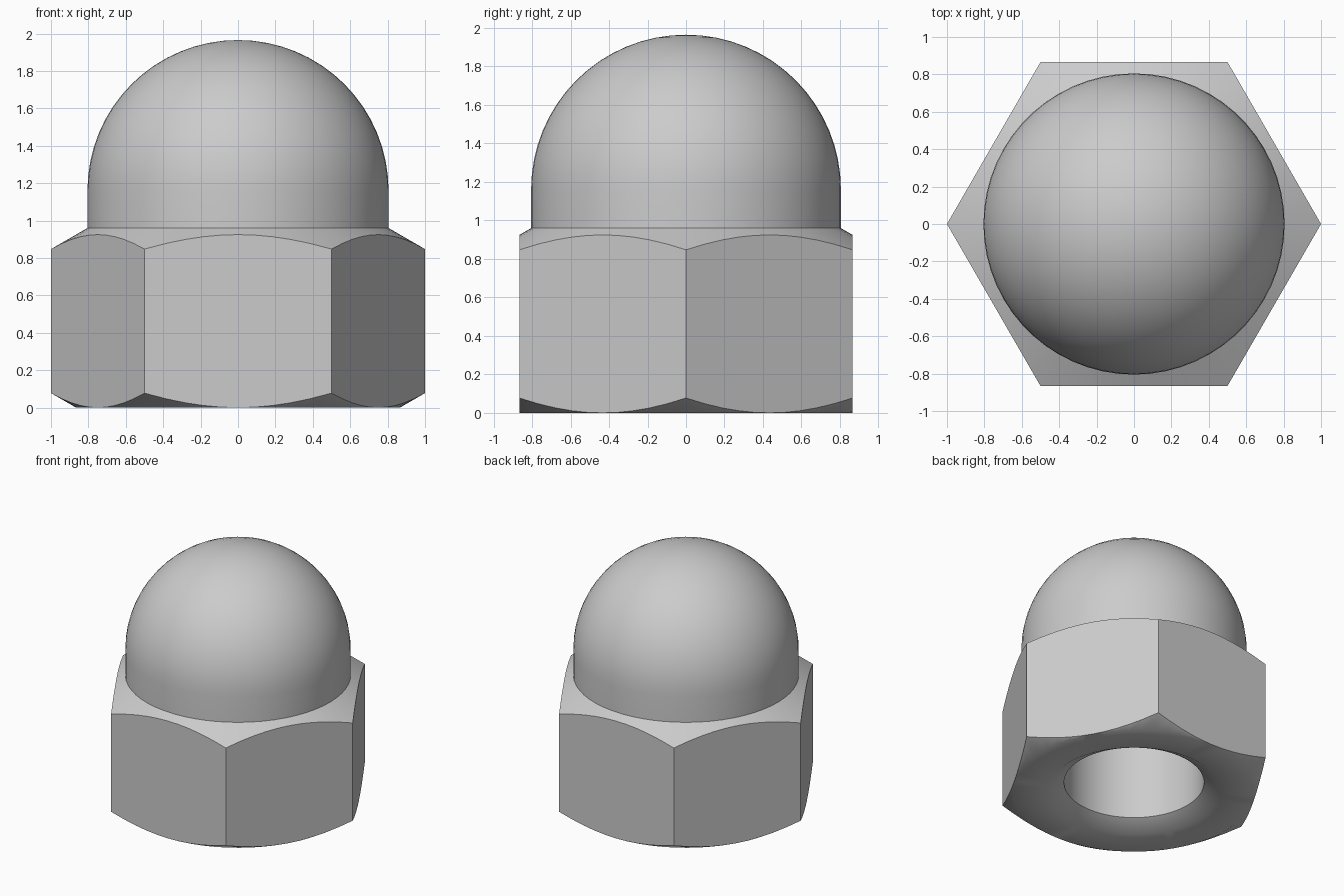
import bpy
import bmesh
from math import sin, cos, pi, radians, tan

if "Cube" in bpy.data.objects:
    bpy.data.objects.remove(bpy.data.objects["Cube"])

SEGMENTS = 60                    # multiple of 12: columns hit hex corners and mid-sides
FLAT = cos(pi / 6)               # half width across flats, corner radius is 1
SLOPE = tan(radians(30))         # slope of every chamfer
DOME_R, SHOULDER_Z, DOME_Z = 0.805, 0.96, 1.16
BORE_R, SINK_R, BORE_TOP = 0.5, 0.62, 1.25


def hex_radius(angle):
    return FLAT / cos(angle % (pi / 3) - pi / 6)


def circle(radius, z):
    return lambda angle: (radius, z)


def hex_bottom(angle):
    r = hex_radius(angle)
    return r, (r - FLAT) * SLOPE


def hex_top(angle):
    r = hex_radius(angle)
    return r, SHOULDER_Z - (r - DOME_R) * SLOPE


# Rings from the blind end of the bore, out over the hex body, up to the dome tip
rings = [
    circle(BORE_R, BORE_TOP),
    circle(BORE_R, (SINK_R - BORE_R) * SLOPE),
    circle(SINK_R, 0),
    circle(FLAT, 0),
    hex_bottom,
    hex_top,
    circle(DOME_R, SHOULDER_Z),
]
STEPS = 16
for i in range(STEPS):
    a = i / STEPS * pi / 2
    rings.append(circle(DOME_R * cos(a), DOME_Z + DOME_R * sin(a)))

bm = bmesh.new()
loops = []
for ring in rings:
    loop = []
    for s in range(SEGMENTS):
        angle = 2 * pi * s / SEGMENTS
        r, z = ring(angle)
        loop.append(bm.verts.new((r * cos(angle), r * sin(angle), z)))
    loops.append(loop)

bore_tip = bm.verts.new((0, 0, BORE_TOP + BORE_R * SLOPE))
dome_tip = bm.verts.new((0, 0, DOME_Z + DOME_R))
for s in range(SEGMENTS):
    n = (s + 1) % SEGMENTS
    for low, high in zip(loops, loops[1:]):
        bm.faces.new((low[s], low[n], high[n], high[s]))
    bm.faces.new((bore_tip, loops[0][n], loops[0][s]))
    bm.faces.new((loops[-1][s], loops[-1][n], dome_tip))

# The bottom chamfer closes to nothing at the middle of each flat
bmesh.ops.remove_doubles(bm, verts=bm.verts, dist=0.0001)
bmesh.ops.recalc_face_normals(bm, faces=bm.faces)

mesh = bpy.data.meshes.new("dome_nut")
bm.to_mesh(mesh)
bm.free()
nut = bpy.data.objects.new("dome_nut", mesh)
bpy.context.collection.objects.link(nut)

# Plain grey metal
grey = bpy.data.materials.new("light_grey")
grey.use_nodes = True
colour = (0.6, 0.6, 0.6, 1)
grey.diffuse_color = colour
grey.node_tree.nodes["Principled BSDF"].inputs["Base Color"].default_value = colour
mesh.materials.append(grey)

bpy.ops.object.select_all(action='DESELECT')
nut.select_set(True)
bpy.context.view_layer.objects.active = nut
bpy.ops.object.shade_smooth_by_angle(angle=radians(40))
